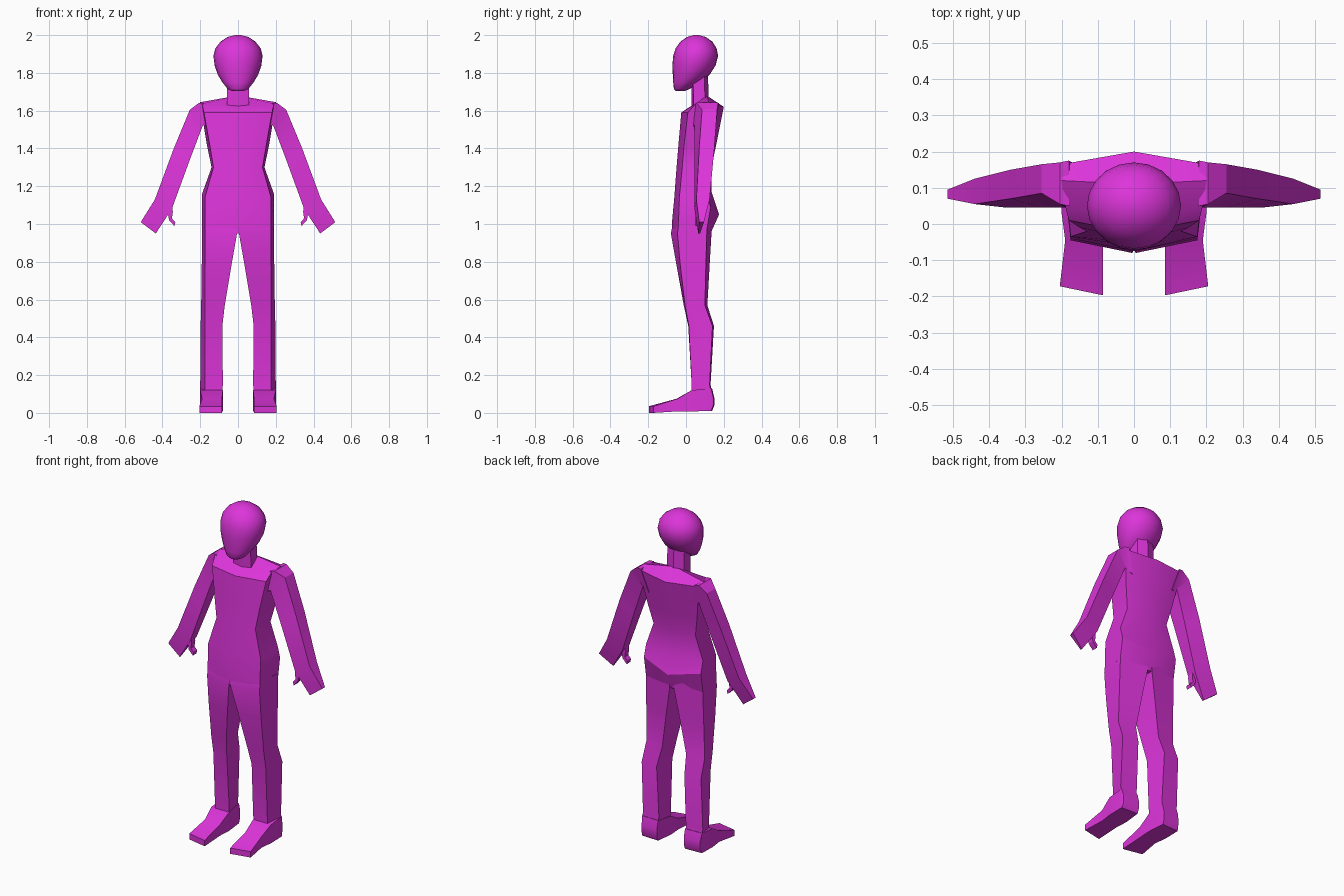
import bpy, bmesh, math

cube = bpy.data.objects.get("Cube")
if cube:
    bpy.data.objects.remove(cube)

COLOR = (0.72, 0.035, 0.70, 1)
skin = bpy.data.materials.new("magenta")
skin.use_nodes = True
skin.diffuse_color = COLOR
skin.node_tree.nodes["Principled BSDF"].inputs["Base Color"].default_value = COLOR


def loft(name, rings, mirror=False, angle=30):
    """Skin a closed surface over rings of equal point count."""
    bm = bmesh.new()
    loops = [[bm.verts.new(p) for p in ring] for ring in rings]
    n = len(loops[0])
    for a, b in zip(loops, loops[1:]):
        for i in range(n):
            j = (i + 1) % n
            bm.faces.new((a[i], a[j], b[j], b[i]))
    bm.faces.new(loops[0])
    bm.faces.new(loops[-1])
    if mirror:
        copy = bmesh.ops.duplicate(bm, geom=bm.verts[:] + bm.edges[:] + bm.faces[:])
        for v in copy["geom"]:
            if isinstance(v, bmesh.types.BMVert):
                v.co.x *= -1
    bmesh.ops.recalc_face_normals(bm, faces=bm.faces[:])
    mesh = bpy.data.meshes.new(name)
    bm.to_mesh(mesh)
    bm.free()
    obj = bpy.data.objects.new(name, mesh)
    mesh.materials.append(skin)
    bpy.context.collection.objects.link(obj)
    bpy.ops.object.select_all(action='DESELECT')
    bpy.context.view_layer.objects.active = obj
    obj.select_set(True)
    bpy.ops.object.shade_smooth_by_angle(angle=math.radians(angle))
    return obj


def symmetric(front, f_corner, b_corner, back):
    """Six-sided ring from half a section of (x, y, z) points."""
    flip = lambda p: (-p[0], p[1], p[2])
    return [front, f_corner, b_corner, back, flip(b_corner), flip(f_corner)]


# Torso: front centre, front corner, back corner, back centre
loft("torso", [
    symmetric((0, -.075, .95), (.175, -.04, .95), (.19, .11, .97), (0, .13, .95)),
    symmetric((0, -.075, 1.0), (.175, -.04, 1.0), (.19, .13, 1.09), (0, .175, 1.05)),
    symmetric((0, -.062, 1.14), (.175, -.035, 1.14), (.19, .11, 1.16), (0, .135, 1.17)),
    symmetric((0, -.05, 1.3), (.13, -.02, 1.3), (.14, .11, 1.3), (0, .135, 1.3)),
    symmetric((0, -.04, 1.42), (.15, -.01, 1.42), (.165, .13, 1.42), (0, .16, 1.42)),
    symmetric((0, -.025, 1.59), (.18, .01, 1.59), (.2, .165, 1.63), (0, .2, 1.62)),
    symmetric((0, .02, 1.62), (.19, .05, 1.635), (.2, .12, 1.645), (0, .11, 1.68)),
])

# Neck
loft("neck", [
    [(x * w, y + dy, z) for x, y in ((-1, .04), (0, .03), (1, .04), (1, .1), (0, .12), (-1, .1))]
    for w, dy, z in ((.06, 0, 1.61), (.058, 0, 1.68), (.055, -.005, 1.82))
])

# Head: height, half width, front y, back y
head = []
for z, w, y0, y1 in ((1.703, .03, -.055, -.01), (1.715, .055, -.064, .02),
                     (1.75, .083, -.068, .075), (1.79, .107, -.07, .125),
                     (1.84, .124, -.072, .157), (1.89, .13, -.068, .17),
                     (1.93, .12, -.055, .162), (1.965, .093, -.03, .14),
                     (1.99, .055, .005, .105), (2.0, .015, .04, .07)):
    head.append([(w * math.cos(t), (y0 + y1) / 2 + (y1 - y0) / 2 * math.sin(t), z)
                 for t in (math.tau * i / 20 for i in range(20))])
loft("head", head, angle=60)

# Legs: front inner, front outer, back outer, back inner
loft("legs", [
    [(xi, fi, z), (.175, fo, z), (xo, bo, z), (xi + .01, bi, z)]
    for z, xi, xo, fi, fo, bo, bi in (
        (1.0, 0, .19, -.07, -.038, .11, .14), (.95, .005, .19, -.08, -.045, .11, .135),
        (.78, .035, .192, -.05, -.03, .105, .125), (.57, .07, .195, -.012, -.005, .1, .113),
        (.46, .083, .198, .012, .015, .14, .148), (.15, .08, .2, .03, .03, .125, .13),
        (.1, .085, .2, .03, .03, .135, .14))
], mirror=True)

# Feet: y inner, y outer, inner x, outer x, bottom z, top z
loft("feet", [
    [(xi, yi, lo), (xo, yo, lo), (xo, yo, hi), (xi, yi, hi)]
    for yi, yo, xi, xo, lo, hi in (
        (.15, .145, .09, .195, .04, .08), (.138, .133, .09, .2, .01, .13),
        (.03, .03, .08, .2, .008, .12), (-.05, -.045, .085, .19, .008, .075),
        (-.197, -.172, .085, .205, 0, .035))
], mirror=True)

# Arms and palms: outer edge, inner edge, then depth of each edge
loft("arms", [
    [(xo, yo, zo), (xi, yi, zi), (xi, yb - .02, zi), (xo, yb, zo)]
    for xo, zo, xi, zi, yo, yi, yb in (
        (.18, 1.64, .14, 1.5, .05, .03, .175), (.205, 1.642, .16, 1.51, .055, .035, .17),
        (.255, 1.605, .185, 1.525, .085, .045, .165), (.34, 1.4, .255, 1.34, .07, .045, .15),
        (.44, 1.13, .35, 1.08, .055, .045, .125), (.515, 1.01, .435, .95, .07, .065, .095))
], mirror=True)

# Thumbs
loft("thumbs", [
    [(xo, .05, zo), (xi, .05, zi), (xi, .085, zi), (xo, .085, zo)]
    for xo, zo, xi, zi in ((.385, 1.08, .35, 1.1), (.37, 1.05, .345, 1.065),
                           (.365, 1.02, .35, 1.03), (.337, .99, .332, 1.01))
], mirror=True)
